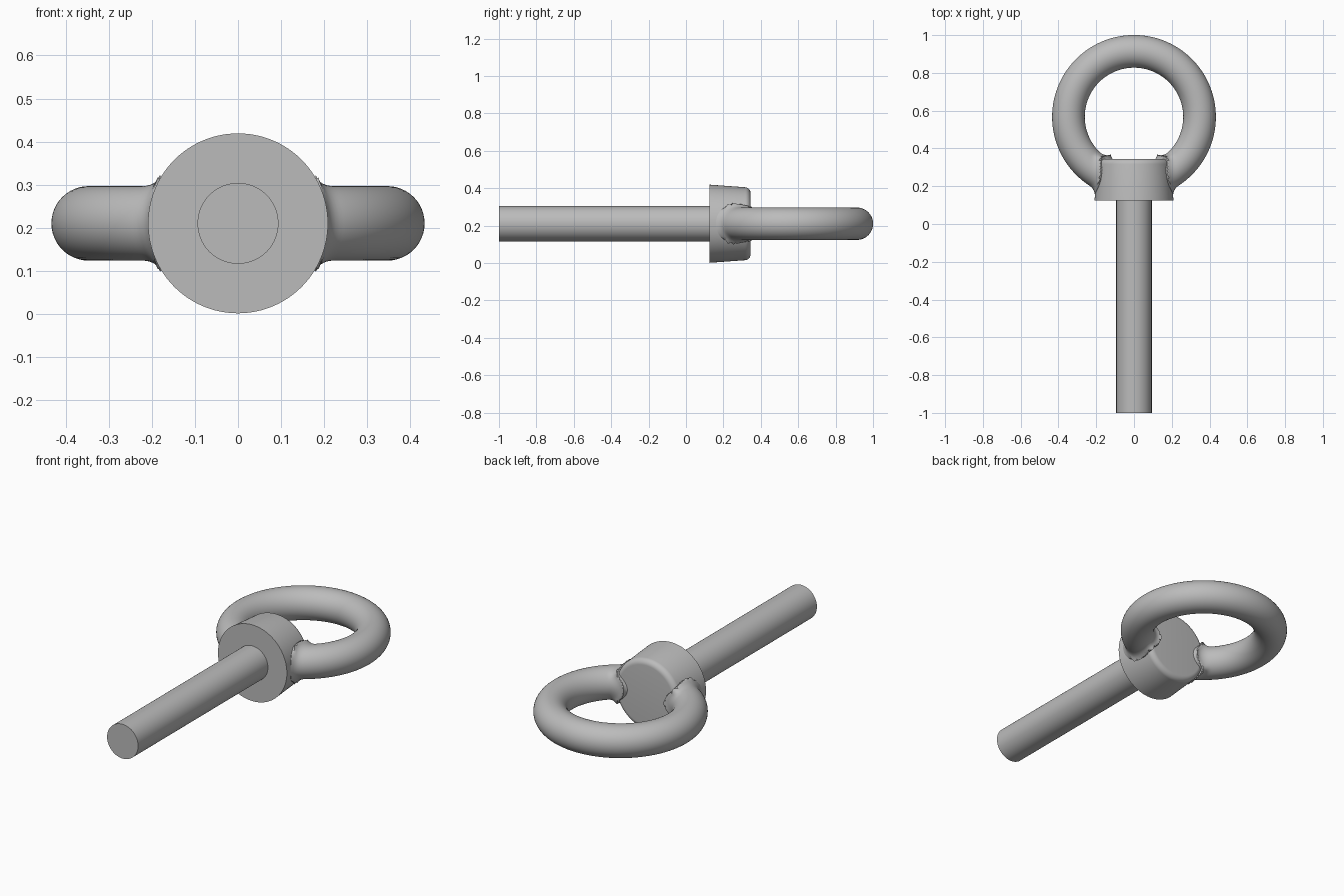
import bpy
import bmesh
import math
from mathutils import Vector

cube = bpy.data.objects.get("Cube")
if cube:
    bpy.data.objects.remove(cube, do_unlink=True)

AXIS_Z = 0.21       # height of the bolt axis
RING_Y = 0.567      # ring centre
MAJOR, MINOR = 0.347, 0.0865
COLLAR_R, COLLAR_BACK = 0.198, 0.345
FILLET = 0.04

steel = bpy.data.materials.new("steel grey")
steel.use_nodes = True
grey = (0.5, 0.5, 0.5, 1)
steel.diffuse_color = grey
steel.node_tree.nodes["Principled BSDF"].inputs["Base Color"].default_value = grey


def finish(bm, name):
    bmesh.ops.recalc_face_normals(bm, faces=bm.faces)
    mesh = bpy.data.meshes.new(name)
    bm.to_mesh(mesh)
    bm.free()
    mesh.materials.append(steel)
    obj = bpy.data.objects.new(name, mesh)
    bpy.context.collection.objects.link(obj)
    bpy.ops.object.select_all(action="DESELECT")
    obj.select_set(True)
    bpy.context.view_layer.objects.active = obj
    bpy.ops.object.shade_smooth_by_angle(angle=math.radians(35))
    return obj


def lathe(name, profile, segments=96):
    """Turn (radius, y) points about the bolt axis, with flat end caps."""
    bm = bmesh.new()
    rings = []
    for r, y in profile:
        rings.append([bm.verts.new((r * math.cos(a), y, AXIS_Z + r * math.sin(a)))
                      for a in (math.tau * i / segments for i in range(segments))])
    for low, high in zip(rings, rings[1:]):
        for i in range(segments):
            j = (i + 1) % segments
            bm.faces.new((low[i], low[j], high[j], high[i]))
    bm.faces.new(rings[0])
    bm.faces.new(rings[-1])
    return finish(bm, name)


# Plain shank
lathe("shank", [(0.094, -1), (0.094, 0.14)])

# Tapered collar with a rounded back rim
rim = 0.03
profile = [(0.209, 0.125)]
for i in range(9):
    a = math.radians(4 + 86 * i / 8)
    profile.append((0.165 + rim * math.cos(a), COLLAR_BACK - rim + rim * math.sin(a)))
lathe("collar", profile)


def flare(p):
    """Extra tube radius close to the collar surface, forming a fillet."""
    side = math.hypot(p.x, p.z - AXIS_Z) - COLLAR_R
    back = p.y - COLLAR_BACK
    d = min(max(side, back), 0) + math.hypot(max(side, 0), max(back, 0))
    t = max(0, FILLET - abs(d))
    return FILLET - math.sqrt(FILLET ** 2 - t ** 2)


# Lifting ring, widening where it meets the collar
bm = bmesh.new()
around, across = 240, 48
loops = []
for i in range(around):
    a = math.tau * i / around
    out = Vector((math.cos(a), math.sin(a), 0))
    centre = Vector((0, RING_Y, AXIS_Z)) + out * MAJOR
    loop = []
    for k in range(across):
        b = math.tau * k / across
        normal = out * math.cos(b) + Vector((0, 0, math.sin(b)))
        p = centre + normal * MINOR
        loop.append(bm.verts.new(p + normal * flare(p) * 0.8))
    loops.append(loop)
for i in range(around):
    here, there = loops[i], loops[(i + 1) % around]
    for k in range(across):
        m = (k + 1) % across
        bm.faces.new((here[k], there[k], there[m], here[m]))
finish(bm, "lifting_ring")
